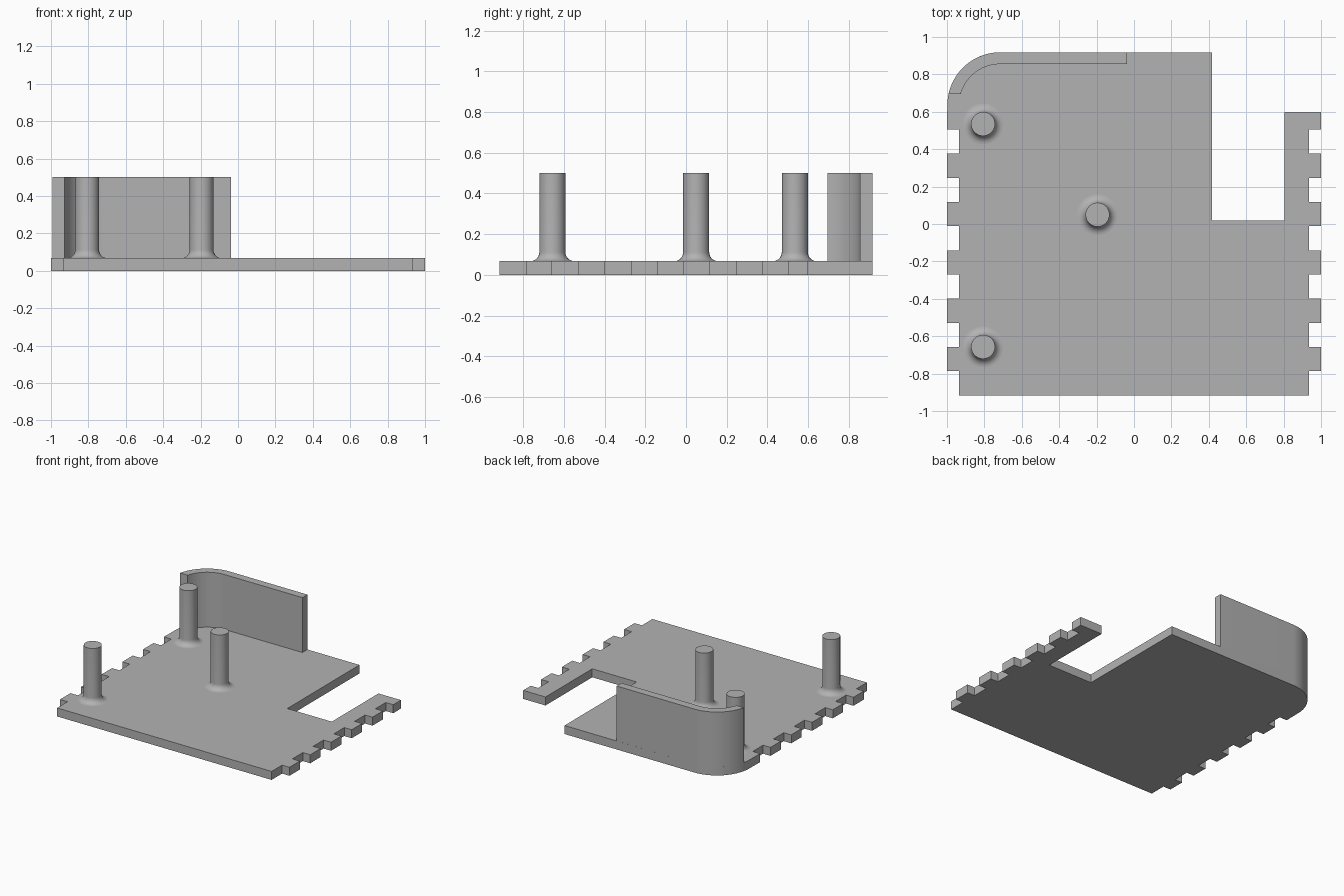
import bpy, bmesh, math

if "Cube" in bpy.data.objects:
    bpy.data.objects.remove(bpy.data.objects["Cube"])

grey = bpy.data.materials.new("plain grey")
grey.use_nodes = True
colour = (0.45, 0.45, 0.45, 1)
grey.diffuse_color = colour
grey.node_tree.nodes["Principled BSDF"].inputs["Base Color"].default_value = colour

THICK, TOP = 0.067, 0.5
BACK, FRONT = 0.917, -0.917
CORNER = (-0.715, 0.635)
OUTER, INNER = 0.283, 0.22


def finish(name, bm):
    bmesh.ops.recalc_face_normals(bm, faces=bm.faces[:])
    mesh = bpy.data.meshes.new(name)
    bm.to_mesh(mesh)
    bm.free()
    obj = bpy.data.objects.new(name, mesh)
    bpy.context.collection.objects.link(obj)
    mesh.materials.append(grey)
    bpy.ops.object.select_all(action='DESELECT')
    obj.select_set(True)
    bpy.context.view_layer.objects.active = obj
    bpy.ops.object.shade_smooth_by_angle(angle=math.radians(30))
    return obj


def extrude_outline(name, outline, low, high):
    bm = bmesh.new()
    face = bm.faces.new([bm.verts.new((x, y, low)) for x, y in outline])
    result = bmesh.ops.extrude_face_region(bm, geom=[face], use_keep_orig=True)
    moved = [v for v in result["geom"] if isinstance(v, bmesh.types.BMVert)]
    bmesh.ops.translate(bm, verts=moved, vec=(0, 0, high - low))
    return finish(name, bm)


def arc(radius, start, end, steps=20):
    angles = [start + (end - start) * i / steps for i in range(steps + 1)]
    return [(CORNER[0] + radius * math.cos(a), CORNER[1] + radius * math.sin(a))
            for a in angles]


def toothed_edge(side):
    # Alternating tabs and notches, from the front corner to the back
    points, x = [(0.935 * side, FRONT)], 0.935
    for i in range(11):
        y = -0.787 + 0.1292 * i
        points.append((x * side, y))
        x = 1.0 if x < 1 else 0.935
        points.append((x * side, y))
    return points


# Base plate with toothed sides, a back slot and one rounded corner
slot = [(1, 0.6), (0.805, 0.6), (0.805, 0.018), (0.417, 0.018), (0.417, BACK)]
rounded = arc(OUTER, math.pi / 2, math.pi)
outline = toothed_edge(1) + slot + rounded + toothed_edge(-1)[::-1]
extrude_outline("base_plate", outline, 0, THICK)

# Curved wall following the rounded corner
wall_end = 0.695 - CORNER[1]
outer = arc(OUTER, math.pi / 2, math.pi - math.asin(wall_end / OUTER))
inner = arc(INNER, math.pi - math.asin(wall_end / INNER), math.pi / 2)
wall = [(-0.037, BACK)] + outer + inner + [(-0.037, CORNER[1] + INNER)]
extrude_outline("corner_wall", wall, THICK, TOP)


# Round posts with a filleted foot
def post(name, x, y, radius=0.064, fillet=0.045, sides=48):
    bm = bmesh.new()
    profile = []
    for i in range(9):
        a = math.pi / 2 * i / 8
        profile.append((radius + fillet * (1 - math.sin(a)),
                        THICK + fillet * (1 - math.cos(a))))
    profile.append((radius, TOP))
    rings = []
    for r, z in profile:
        rings.append([bm.verts.new((x + r * math.cos(math.tau * k / sides),
                                    y + r * math.sin(math.tau * k / sides), z))
                      for k in range(sides)])
    for a, b in zip(rings, rings[1:]):
        for k in range(sides):
            n = (k + 1) % sides
            bm.faces.new((a[k], a[n], b[n], b[k]))
    bm.faces.new(rings[-1])
    bm.normal_update()
    obj = finish(name, bm)
    return obj


post("back_post", -0.807, 0.535)
post("middle_post", -0.195, 0.05)
post("front_post", -0.807, -0.657)
